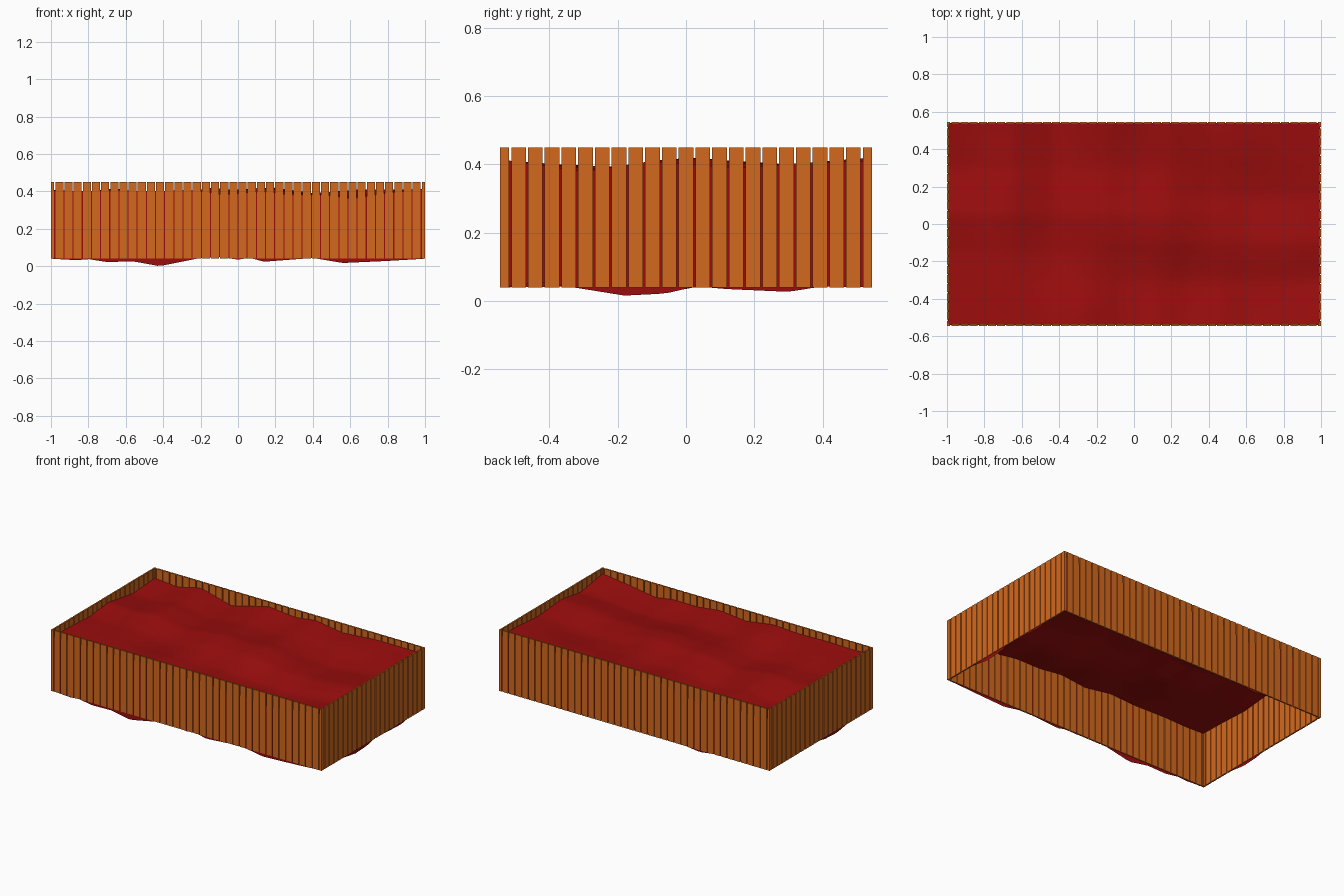
import bpy, bmesh, math

if "Cube" in bpy.data.objects:
    bpy.data.objects.remove(bpy.data.objects["Cube"])

HX, HY = 1.0, 0.545          # outer half sizes
Z0, Z1, T = 0.04, 0.45, 0.01  # plank bottom, top, thickness
PITCH, GAP = 0.049, 0.006


def material(name, color):
    m = bpy.data.materials.new(name)
    m.diffuse_color = (*color, 1)
    m.use_nodes = True
    m.node_tree.nodes["Principled BSDF"].inputs["Base Color"].default_value = m.diffuse_color
    return m


def finish(bm, name, mat):
    mesh = bpy.data.meshes.new(name)
    bmesh.ops.recalc_face_normals(bm, faces=bm.faces)
    bm.to_mesh(mesh)
    bm.free()
    mesh.materials.append(mat)
    ob = bpy.data.objects.new(name, mesh)
    bpy.context.collection.objects.link(ob)
    return ob


def box(bm, lo, hi):
    vs = bmesh.ops.create_cube(bm, size=1)["verts"]
    for v in vs:
        v.co = [a + (b - a) * (c + 0.5) for a, b, c in zip(lo, hi, v.co)]


def profile(points, t):
    # smooth interpolation through (position, height) pairs
    if t <= points[0][0]:
        return points[0][1]
    for (a, za), (b, zb) in zip(points, points[1:]):
        if t <= b:
            return za + (zb - za) * (t - a) / (b - a)
    return points[-1][1]


wood = material("wood", (0.65, 0.14, 0.013))
red = material("red", (0.33, 0.004, 0.004))


# Plank walls: full planks between the gaps, trimmed ones at the ends
def wall(name, along_x, side):
    bm = bmesh.new()
    n, half, out = (40, HX, HY) if along_x else (21, HY, HX)
    gaps = [(i - n / 2) * PITCH for i in range(n + 1)]
    edges = [-half - GAP / 2] + gaps + [half + GAP / 2]
    d = sorted((side * out, side * (out - T)))
    for i, (a, b) in enumerate(zip(edges, edges[1:])):
        a, b = a + GAP / 2, b - GAP / 2
        if not along_x:   # side walls butt against the long walls
            a, b = max(a, -HY + T), min(b, HY - T)
        if along_x:
            box(bm, (a, d[0], Z0), (b, d[1], Z1))
        else:
            box(bm, (d[0], a, Z0), (d[1], b, Z1))
    finish(bm, name, wood)


wall("front_planks", True, -1)
wall("back_planks", True, 1)
wall("left_planks", False, -1)
wall("right_planks", False, 1)

# Red cover: edge heights of the wavy top
TOP = {
    "front": [(-1, .405), (-.85, .4), (-.7, .405), (-.45, .4), (-.27, .41),
              (-.07, .38), (.12, .4), (.28, .38), (.47, .38), (.6, .36), (.8, .39), (1, .415)],
    "back": [(-1, .385), (-.82, .37), (-.65, .41), (-.42, .35), (-.15, .42),
             (.05, .4), (.2, .42), (.4, .39), (.65, .41), (1, .41)],
    "left": [(-.54, .405), (-.35, .40), (-.15, .39), (.05, .41), (.3, .37), (.54, .385)],
    "right": [(-.54, .415), (-.3, .38), (-.1, .41), (.15, .39), (.35, .405), (.54, .41)],
}
# heights of the ragged lower hem
HEM = {
    "front": [(-1, .04), (-.86, .032), (-.8, .038), (-.7, .022), (-.56, .026), (-.42, 0),
              (-.2, .044), (-.1, .05), (0, .035), (.06, .045), (.14, .024), (.4, .044),
              (.56, .017), (.8, .028), (1, .04)],
    "back": [(-1, .04), (-.75, .05), (-.6, .042), (-.48, .025), (-.32, .045),
             (0, .06), (.4, .05), (.7, .06), (1, .04)],
    "left": [(-.54, .04), (-.32, .043), (-.17, .02), (-.05, .026), (.05, .045), (.3, .055), (.54, .04)],
    "right": [(-.54, .04), (-.42, .055), (-.33, .04), (-.18, .016), (-.06, .022), (.03, .043),
              (.12, .035), (.3, .027), (.4, .043), (.54, .04)],
}
CX, CY = HX - T / 2, HY - T / 2
NX, NY = 60, 33


def height(x, y):
    # blend the four edges across the middle, plus soft bumps
    u, v = (x / CX + 1) / 2, (y / CY + 1) / 2
    f, b = (lambda s: profile(TOP["front"], s)), (lambda s: profile(TOP["back"], s))
    l, r = profile(TOP["left"], y), profile(TOP["right"], y)
    z = (1 - v) * f(x) + v * b(x) + (1 - u) * l + u * r
    z -= (1 - u) * ((1 - v) * f(-1) + v * b(-1)) + u * ((1 - v) * f(1) + v * b(1))
    fade = min(1, 8 * u * (1 - u)) * 4 * v * (1 - v)
    bump = math.sin(5.1 * x + 2.2 * y + 1) * math.cos(6.3 * y - 1.7 * x)
    return min(z + 0.015 * fade * bump, 0.425)


bm = bmesh.new()
grid = []
for i in range(NX + 1):
    x = -CX + 2 * CX * i / NX
    ys = [-CY + 2 * CY * j / NY for j in range(NY + 1)]
    grid.append([bm.verts.new((x, y, height(x, y))) for y in ys])
for i in range(NX):
    for j in range(NY):
        bm.faces.new((grid[i][j], grid[i + 1][j], grid[i + 1][j + 1], grid[i][j + 1]))

# hanging skirt, open underneath, running inside the plank thickness
borders = {
    "front": [(row[0], row[0].co.x) for row in grid],
    "back": [(row[-1], row[-1].co.x) for row in grid],
    "left": [(v, v.co.y) for v in grid[0]],
    "right": [(v, v.co.y) for v in grid[-1]],
}
for side, line in borders.items():
    low = [bm.verts.new((v.co.x, v.co.y, profile(HEM[side], t))) for v, t in line]
    for k in range(len(low) - 1):
        bm.faces.new((line[k][0], line[k + 1][0], low[k + 1], low[k]))
bmesh.ops.remove_doubles(bm, verts=bm.verts, dist=0.001)
cover = finish(bm, "red_cover", red)
bpy.context.view_layer.objects.active = cover
cover.select_set(True)
bpy.ops.object.shade_smooth_by_angle(angle=math.radians(40))
